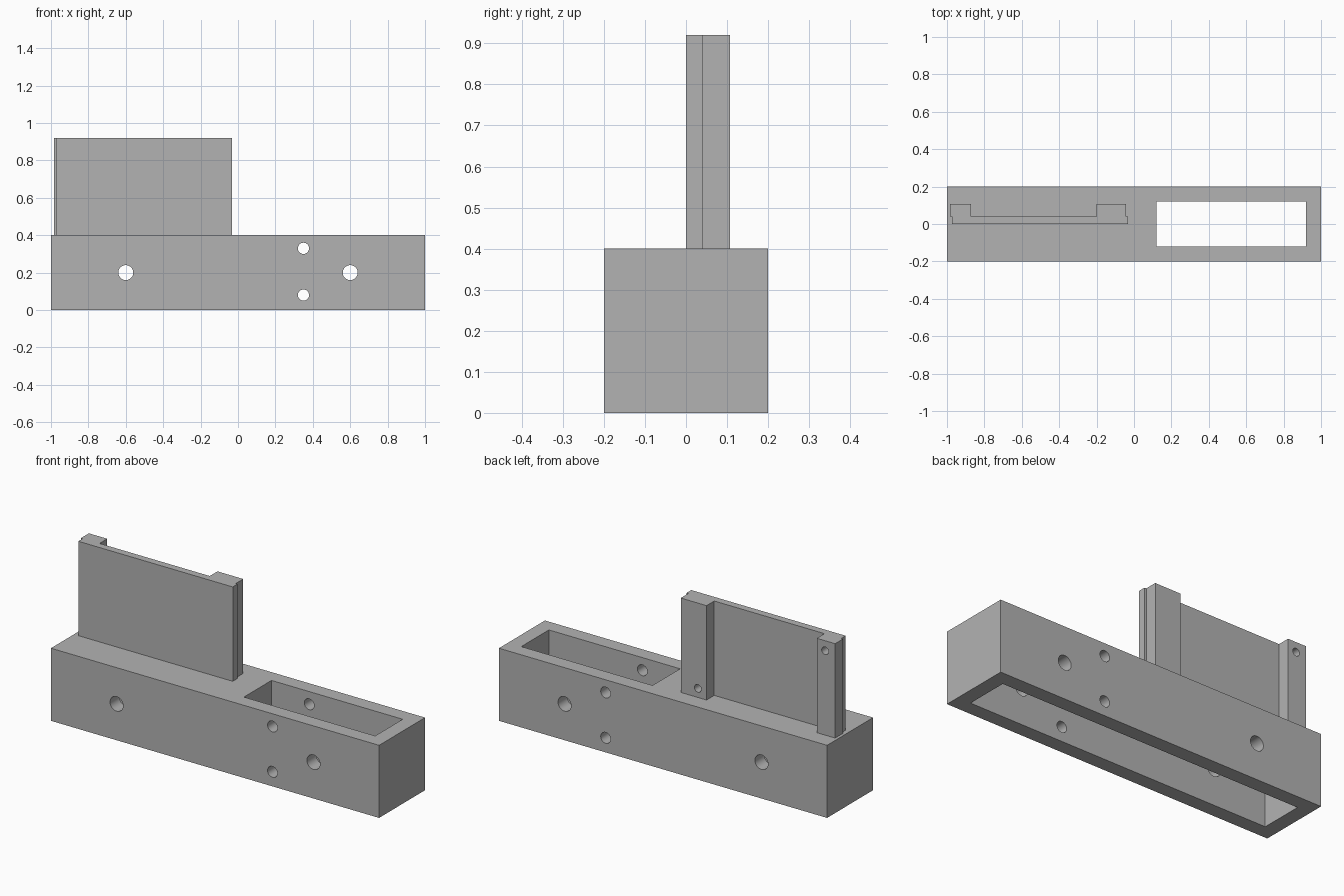
import bpy, bmesh
from math import pi, radians
from mathutils import Matrix

default = bpy.data.objects.get("Cube")
if default:
    bpy.data.objects.remove(default, do_unlink=True)

GREY = (0.45, 0.45, 0.45, 1.0)
grey = bpy.data.materials.new("plain grey")
grey.use_nodes = True
grey.diffuse_color = GREY
grey.node_tree.nodes["Principled BSDF"].inputs["Base Color"].default_value = GREY


def finish(name, bm):
    bmesh.ops.recalc_face_normals(bm, faces=bm.faces)
    mesh = bpy.data.meshes.new(name)
    bm.to_mesh(mesh)
    bm.free()
    mesh.materials.append(grey)
    obj = bpy.data.objects.new(name, mesh)
    bpy.context.collection.objects.link(obj)
    return obj


def prism(name, outline, z0, z1):
    """Extrude an xy outline from z0 up to z1."""
    bm = bmesh.new()
    face = bm.faces.new([bm.verts.new((x, y, z0)) for x, y in outline])
    top = bmesh.ops.extrude_face_region(bm, geom=[face])["geom"]
    verts = [v for v in top if isinstance(v, bmesh.types.BMVert)]
    bmesh.ops.translate(bm, verts=verts, vec=(0, 0, z1 - z0))
    return finish(name, bm)


def box(name, x0, x1, y0, y1, z0, z1):
    return prism(name, [(x0, y0), (x1, y0), (x1, y1), (x0, y1)], z0, z1)


def drill(name, x, z, radius, y0, y1):
    """Round cutter running along y."""
    bm = bmesh.new()
    place = Matrix.Translation((x, (y0 + y1) / 2, z)) @ Matrix.Rotation(pi / 2, 4, 'X')
    bmesh.ops.create_cone(bm, cap_ends=True, segments=32, radius1=radius,
                          radius2=radius, depth=y1 - y0, matrix=place)
    return finish(name, bm)


def cut(target, cutter):
    bpy.context.view_layer.objects.active = target
    mod = target.modifiers.new("cut", 'BOOLEAN')
    mod.operation = 'DIFFERENCE'
    mod.solver = 'EXACT'
    mod.object = cutter
    bpy.ops.object.modifier_apply(modifier=mod.name)
    bpy.data.objects.remove(cutter, do_unlink=True)


# Long hollow base: pocket from below, window through the top
base = box("base_block", -1, 1, -0.2, 0.2, 0, 0.4)
cut(base, box("bottom_pocket", -0.92, 0.92, -0.12, 0.12, -0.1, 0.24))
cut(base, box("top_window", 0.12, 0.92, -0.12, 0.12, -0.1, 0.5))

# Cross holes through both long walls
for x, z, r in [(-0.6, 0.2, 0.04), (0.6, 0.2, 0.04), (0.35, 0.33, 0.03), (0.35, 0.08, 0.03)]:
    cut(base, drill("cross_hole", x, z, r, -0.3, 0.3))

# Upright plate with a thick rib on each edge of its back
panel = prism("upright_panel", [
    (-0.973, 0), (-0.032, 0), (-0.032, 0.04), (-0.043, 0.04),
    (-0.043, 0.107), (-0.2, 0.107), (-0.2, 0.04), (-0.872, 0.04),
    (-0.872, 0.107), (-0.984, 0.107), (-0.984, 0.04), (-0.973, 0.04)], 0.4, 0.92)

# Blind screw holes in the ribs
for x, z in [(-0.147, 0.45), (-0.923, 0.865)]:
    cut(panel, drill("screw_hole", x, z, 0.021, 0.04, 0.2))

for obj in (base, panel):
    bpy.ops.object.select_all(action='DESELECT')
    obj.select_set(True)
    bpy.context.view_layer.objects.active = obj
    bpy.ops.object.shade_smooth_by_angle(angle=radians(30))
